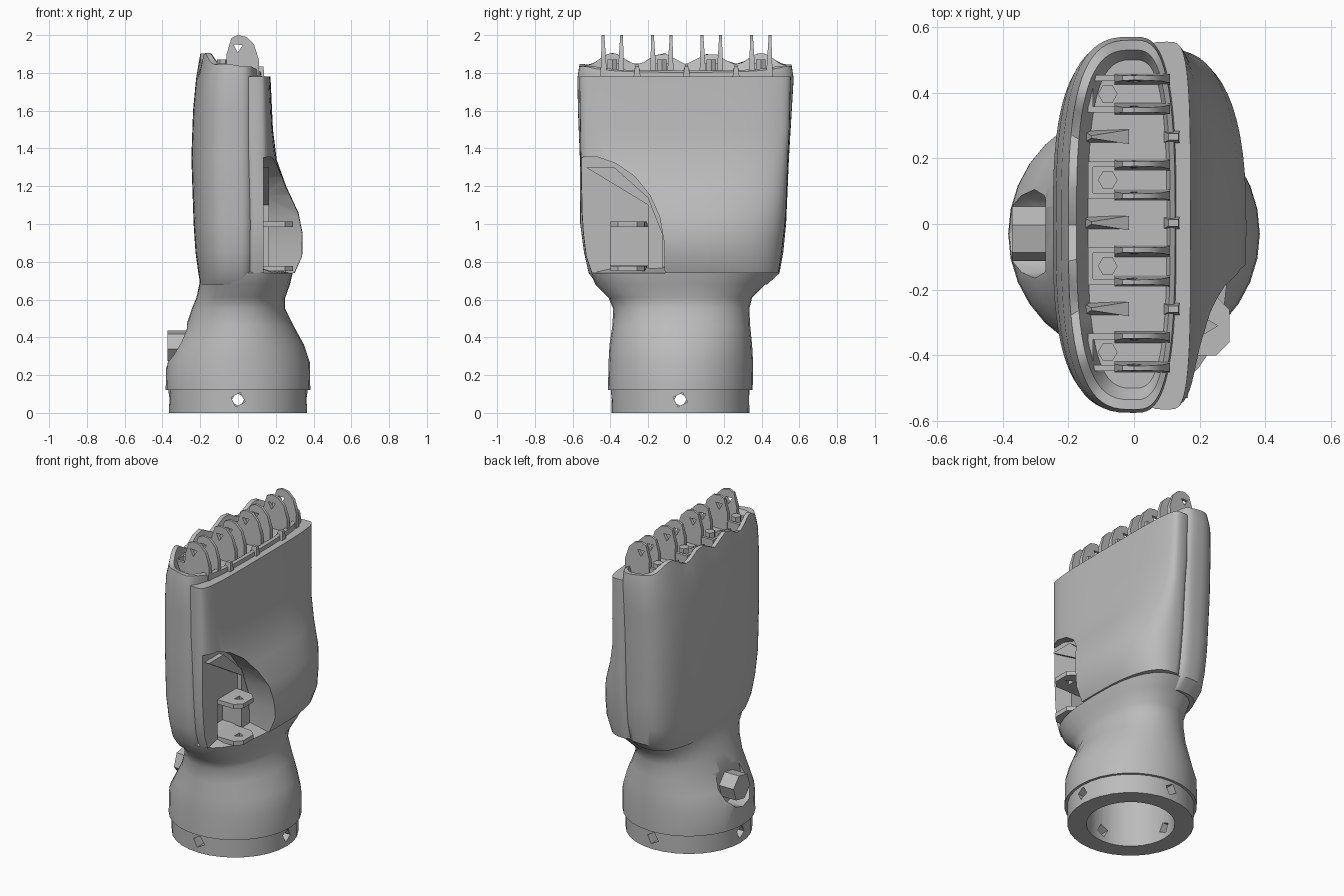
import bpy, bmesh, math
from mathutils import Matrix, Vector

if "Cube" in bpy.data.objects:
    bpy.data.objects.remove(bpy.data.objects["Cube"])

grey = bpy.data.materials.new("light grey plastic")
grey.diffuse_color = (0.5, 0.5, 0.5, 1)
grey.use_nodes = True
grey.node_tree.nodes["Principled BSDF"].inputs["Base Color"].default_value = grey.diffuse_color


def make(name, bm, angle=35):
    bmesh.ops.recalc_face_normals(bm, faces=bm.faces)
    me = bpy.data.meshes.new(name)
    bm.to_mesh(me)
    bm.free()
    me.materials.append(grey)
    ob = bpy.data.objects.new(name, me)
    bpy.context.collection.objects.link(ob)
    smooth(ob, angle)
    return ob


def smooth(ob, angle=35):
    bpy.ops.object.select_all(action='DESELECT')
    bpy.context.view_layer.objects.active = ob
    ob.select_set(True)
    bpy.ops.object.shade_smooth_by_angle(angle=math.radians(angle))


def cut(ob, cutter, angle=35):
    m = ob.modifiers.new("cut", 'BOOLEAN')
    m.operation, m.solver, m.object = 'DIFFERENCE', 'EXACT', cutter
    bpy.context.view_layer.objects.active = ob
    bpy.ops.object.modifier_apply(modifier=m.name)
    bpy.data.objects.remove(cutter)
    smooth(ob, angle)


def ring(z, cx, x0, x1, y0, y1, n, count):
    """Lopsided superellipse section; cx is the x of its widest point."""
    pts = []
    for i in range(count):
        a = 2 * math.pi * i / count
        c, s = math.cos(a), math.sin(a)
        ex = math.copysign(abs(c) ** (2 / n), c)
        ey = math.copysign(abs(s) ** (2 / n), s)
        pts.append(Vector((cx + ex * (x1 - cx if c > 0 else cx - x0),
                           (y0 + y1) / 2 + ey * (y1 - y0) / 2, z)))
    return pts


def loft(name, rings, angle=35):
    bm = bmesh.new()
    vs = [[bm.verts.new(p) for p in r] for r in rings]
    n = len(rings[0])
    for a, b in zip(vs, vs[1:]):
        for i in range(n):
            j = (i + 1) % n
            bm.faces.new((a[i], a[j], b[j], b[i]))
    bm.faces.new(vs[0][::-1])
    bm.faces.new(vs[-1])
    return make(name, bm, angle)


def prism(bm, pts, axis, lo, hi):
    """Extrude a 2D outline along axis 0 (outline y,z), 1 (x,z) or 2 (x,y)."""
    def put(p, d):
        q = list(p)
        q.insert(axis, d)
        return bm.verts.new(q)
    a, b = [put(p, lo) for p in pts], [put(p, hi) for p in pts]
    n = len(pts)
    for i in range(n):
        j = (i + 1) % n
        bm.faces.new((a[i], a[j], b[j], b[i]))
    bm.faces.new(a[::-1])
    bm.faces.new(b)
    return a + b


def box(bm, x0, x1, y0, y1, z0, z1):
    return prism(bm, [(x0, y0), (x1, y0), (x1, y1), (x0, y1)], 2, z0, z1)


def poly(cy, cz, r, n, turn=0):
    return [(cy + r * math.cos(turn + 2 * math.pi * i / n),
             cz + r * math.sin(turn + 2 * math.pi * i / n)) for i in range(n)]


# Wrist: open bore, mounting band, flared cuff, narrow neck, shoulder
def circle(z, r):
    return (z, 0, -r, r, -0.03 - r, -0.03 + r, 2)


wrist_rows = [circle(0.32, 0.25), circle(0, 0.255), circle(0, 0.365), circle(0.12, 0.367),
              circle(0.12, 0.383),
              (0.27, 0, -0.38, 0.38, -0.41, 0.355, 2),
              (0.36, 0, -0.33, 0.35, -0.405, 0.35, 2),
              (0.46, 0.01, -0.275, 0.295, -0.39, 0.34, 2.1),
              (0.55, 0.01, -0.245, 0.25, -0.385, 0.335, 2.2),
              (0.61, 0.02, -0.22, 0.25, -0.41, 0.35, 2.3),
              (0.68, 0.03, -0.205, 0.275, -0.48, 0.42, 2.5),
              (0.74, 0.03, -0.2, 0.29, -0.505, 0.48, 2.6),
              (0.78, 0.03, -0.15, 0.1, -0.45, 0.43, 2.6)]
wrist = loft("wrist", [ring(*r, 32) for r in wrist_rows])

# Four turned square holes through the band
bm = bmesh.new()
for k in range(4):
    vs = box(bm, 0.2, 0.45, -0.028, 0.028, -0.028, 0.028)
    m = (Matrix.Translation((0, -0.03, 0.07)) @ Matrix.Rotation(k * math.pi / 2, 4, 'Z')
         @ Matrix.Rotation(math.radians(28), 4, 'X'))
    bmesh.ops.transform(bm, matrix=m, verts=vs)
cut(wrist, make("band_hole_cutter", bm))

# Round recess and hexagonal plug on the back of the cuff
bm = bmesh.new()
prism(bm, poly(-0.03, 0.37, 0.135, 12), 0, -0.5, -0.27)
cut(wrist, make("recess_cutter", bm))
bm = bmesh.new()
prism(bm, poly(-0.03, 0.355, 0.085, 6, 0.2), 0, -0.372, -0.26)
make("wrist_plug", bm, 20)

# Hand shell with a scalloped rim around a sunken top
FINGERS = [-0.39, -0.128, 0.134, 0.396]
shell_rows = [(0.68, 0, -0.2, 0.1, -0.47, 0.43, 3),
              (0.74, 0, -0.21, 0.12, -0.515, 0.495, 3),
              (0.85, 0, -0.225, 0.13, -0.54, 0.515, 3),
              (1.0, 0, -0.235, 0.13, -0.56, 0.53, 3),
              (1.35, 0, -0.247, 0.13, -0.562, 0.545, 3),
              (1.6, 0, -0.238, 0.13, -0.572, 0.56, 3),
              (1.77, 0, -0.222, 0.13, -0.575, 0.57, 3)]


def rim(points):
    for p in points:
        back = min(1, max(0, (0.02 - p.x) / 0.14))
        wave = 0.03 * math.cos(2 * math.pi * (p.y - 0.134) / 0.262)
        p.z = 1.8 + 0.035 * min(1, max(0, (0.13 - p.x) / 0.06)) + back * (0.04 + wave)
    return points


N = 72
shell = loft("hand_shell", [ring(*r, N) for r in shell_rows] + [
    rim(ring(1.8, 0, -0.2, 0.125, -0.565, 0.56, 3, N)),
    rim(ring(1.8, 0, -0.175, 0.11, -0.535, 0.53, 3, N)),
    ring(1.79, 0, -0.14, 0.1, -0.5, 0.5, 3, N)])

# Palm pad swelling towards the thumb base
pad_rows = [(0.74, 0.1, 0, 0.30, -0.50, 0.49, 2.6),
            (0.83, 0.1, 0, 0.34, -0.53, 0.505, 2.6),
            (0.95, 0.1, 0, 0.342, -0.545, 0.52, 2.6),
            (1.06, 0.1, 0, 0.32, -0.552, 0.53, 2.7),
            (1.2, 0.1, 0, 0.255, -0.555, 0.535, 2.9),
            (1.34, 0.1, 0, 0.205, -0.558, 0.54, 3.2),
            (1.5, 0.1, 0, 0.185, -0.56, 0.548, 3.8),
            (1.78, 0.1, 0, 0.172, -0.565, 0.555, 4)]
pad = loft("palm_pad", [ring(*r, 56) for r in pad_rows])

# Arched thumb opening in the pad, and its deeper bracket pocket
bm = bmesh.new()
prism(bm, [(-0.7, 0.6), (-0.11, 0.6), (-0.115, 0.9), (-0.14, 1.04), (-0.19, 1.15),
           (-0.27, 1.25), (-0.37, 1.32), (-0.47, 1.355), (-0.7, 1.35)], 0, 0.135, 0.6)
cut(pad, make("thumb_opening_cutter", bm))
for part in (pad, shell):
    bm = bmesh.new()
    box(bm, 0.03, 0.5, -0.4, -0.2, 0.755, 1.0)
    cut(part, make("thumb_pocket_cutter", bm))

# Sloping floor of the thumb opening
bm = bmesh.new()
prism(bm, [(-0.53, 1.3), (-0.2, 1.1), (-0.2, 0.75), (-0.12, 0.75), (-0.125, 0.95),
           (-0.2, 1.14), (-0.38, 1.3)], 0, 0.1, 0.165)
make("thumb_floor_slope", bm)

# Thumb bracket: two drilled plates
bm = bmesh.new()
for z in (0.75, 0.985):
    prism(bm, [(0.04, -0.4), (0.25, -0.4), (0.29, -0.36), (0.29, -0.26),
               (0.25, -0.22), (0.04, -0.2)], 2, z, z + 0.028)
bracket = make("thumb_bracket", bm)
bm = bmesh.new()
prism(bm, poly(0.225, -0.31, 0.03, 3), 2, 0.6, 1.2)
cut(bracket, make("thumb_pin_cutter", bm))

# Finger knuckles: tapered twin blades, a socket and a pin post each
BLADE = [(-0.06, 1.77), (0.11, 1.77), (0.11, 1.87), (0.085, 1.95), (0.045, 1.99),
         (0.0, 2.0), (-0.035, 1.985), (-0.06, 1.9)]
for i, y in enumerate(FINGERS):
    bm = bmesh.new()
    for side in (-1, 1):
        vs = prism(bm, BLADE, 1, -0.5, 0.5)
        for v in vs:
            t = (v.co.z - 1.77) / 0.23
            v.co.y = y + side * (0.045 + 0.004 * t) + v.co.y * (0.036 - 0.022 * t)
    blades = make(f"knuckle_blades_{i + 1}", bm)
    bm = bmesh.new()
    prism(bm, poly(0.0, 1.935, 0.028, 3, 0.5), 1, y - 0.2, y + 0.2)
    cut(blades, make("knuckle_hole_cutter", bm))

    bm = bmesh.new()
    for side in (-1, 1):
        box(bm, -0.14, -0.04, y + side * 0.048 - 0.009, y + side * 0.048 + 0.009, 1.77, 1.85)
    box(bm, -0.14, -0.125, y - 0.055, y + 0.055, 1.77, 1.85)
    prism(bm, poly(-0.08, y, 0.03, 6), 2, 1.77, 1.87)
    make(f"knuckle_socket_{i + 1}", bm, 20)

# Webs between the fingers: pointed wedge at the back, small stop at the front
for i, (a, b) in enumerate(zip(FINGERS, FINGERS[1:])):
    y = (a + b) / 2
    bm = bmesh.new()
    vs = prism(bm, [(-0.16, 1.77), (-0.015, 1.77), (-0.015, 1.795), (-0.13, 1.85)], 1, -1, 1)
    for v in vs:
        v.co.y = y + v.co.y * (0.022 if v.co.z < 1.84 else 0.004)
    vs = prism(bm, [(0.085, 1.77), (0.14, 1.77), (0.135, 1.835), (0.105, 1.835)], 1, -1, 1)
    for v in vs:
        v.co.y = y + v.co.y * (0.02 if v.co.z < 1.8 else 0.01)
    make(f"finger_web_{i + 1}", bm)
